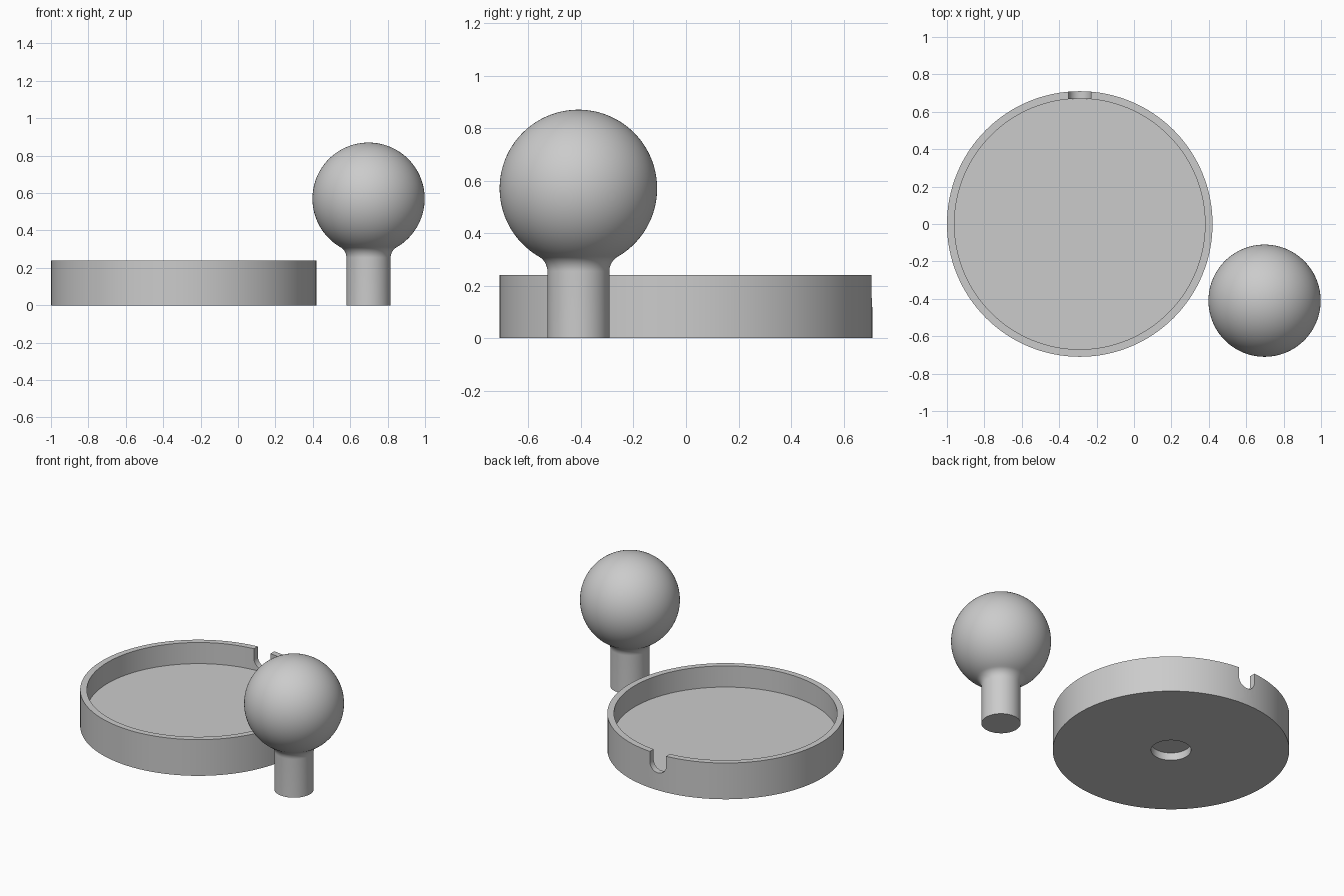
import bpy, bmesh, math

if "Cube" in bpy.data.objects:
    bpy.data.objects.remove(bpy.data.objects["Cube"])

grey = bpy.data.materials.new("light_grey")
grey.diffuse_color = (0.6, 0.6, 0.6, 1)
grey.use_nodes = True
grey.node_tree.nodes["Principled BSDF"].inputs["Base Color"].default_value = grey.diffuse_color


def make_object(name, bm, location):
    bmesh.ops.recalc_face_normals(bm, faces=bm.faces)
    mesh = bpy.data.meshes.new(name)
    bm.to_mesh(mesh)
    bm.free()
    mesh.materials.append(grey)
    obj = bpy.data.objects.new(name, mesh)
    obj.location = location
    bpy.context.collection.objects.link(obj)
    return obj


def lathe(name, profile, location, steps=128):
    """Revolve (radius, z) points around z; end points lie on the axis."""
    bm = bmesh.new()
    rings = []
    for r, z in profile:
        if r < 1e-6:
            rings.append([bm.verts.new((0, 0, z))] * steps)
        else:
            angles = [2 * math.pi * i / steps for i in range(steps)]
            rings.append([bm.verts.new((r * math.cos(a), r * math.sin(a), z)) for a in angles])
    for low, high in zip(rings, rings[1:]):
        for i in range(steps):
            j = (i + 1) % steps
            corners = dict.fromkeys((low[i], low[j], high[j], high[i]))
            bm.faces.new(list(corners))
    return make_object(name, bm, location)


def activate(obj):
    bpy.ops.object.select_all(action='DESELECT')
    obj.select_set(True)
    bpy.context.view_layer.objects.active = obj


# Dish: shallow tray with a blind socket under its floor
DISH_X, HEIGHT = -0.29, 0.24
dish = lathe("dish", [(0, 0.05), (0.12, 0.05), (0.12, 0), (0.71, 0), (0.71, HEIGHT),
                      (0.67, HEIGHT), (0.67, 0.10), (0, 0.10)], (DISH_X, 0, 0))

# Round-bottomed notch through the back of the rim
NOTCH_R, NOTCH_Z = 0.06, 0.175
bm = bmesh.new()
outline = [(NOTCH_R, 0.4), (-NOTCH_R, 0.4)]
for i in range(25):
    a = math.pi + math.pi * i / 24
    outline.append((NOTCH_R * math.cos(a), NOTCH_Z + NOTCH_R * math.sin(a)))
face = bm.faces.new([bm.verts.new((x, 0.6, z)) for x, z in outline])
extruded = bmesh.ops.extrude_face_region(bm, geom=[face])
moved = [v for v in extruded["geom"] if isinstance(v, bmesh.types.BMVert)]
bmesh.ops.translate(bm, verts=moved, vec=(0, 0.2, 0))
cutter = make_object("notch_cutter", bm, (DISH_X, 0, 0))
cutter.hide_render = True

cut = dish.modifiers.new("notch", 'BOOLEAN')
cut.operation = 'DIFFERENCE'
cut.solver = 'EXACT'
cut.object = cutter
activate(dish)
bpy.ops.object.modifier_apply(modifier=cut.name)
bpy.data.objects.remove(cutter)

# Knob: stem, fillet and ball in one revolved profile
BALL_R, BALL_Z, STEM_R, FILLET = 0.30, 0.57, 0.118, 0.065
fillet_r = STEM_R + FILLET
drop = math.sqrt((BALL_R + FILLET) ** 2 - fillet_r ** 2)
tangent = math.atan2(drop, fillet_r)      # angle below the ball's equator
profile = [(0, 0), (STEM_R, 0)]
for i in range(11):
    a = math.pi - tangent * i / 10
    profile.append((fillet_r + FILLET * math.cos(a), BALL_Z - drop + FILLET * math.sin(a)))
for i in range(1, 57):
    a = -tangent + (math.pi / 2 + tangent) * i / 56
    profile.append((BALL_R * math.cos(a), BALL_Z + BALL_R * math.sin(a)))
knob = lathe("knob", profile, (0.698, -0.41, 0))

for obj in (dish, knob):
    activate(obj)
    bpy.ops.object.shade_smooth_by_angle(angle=math.radians(30))
